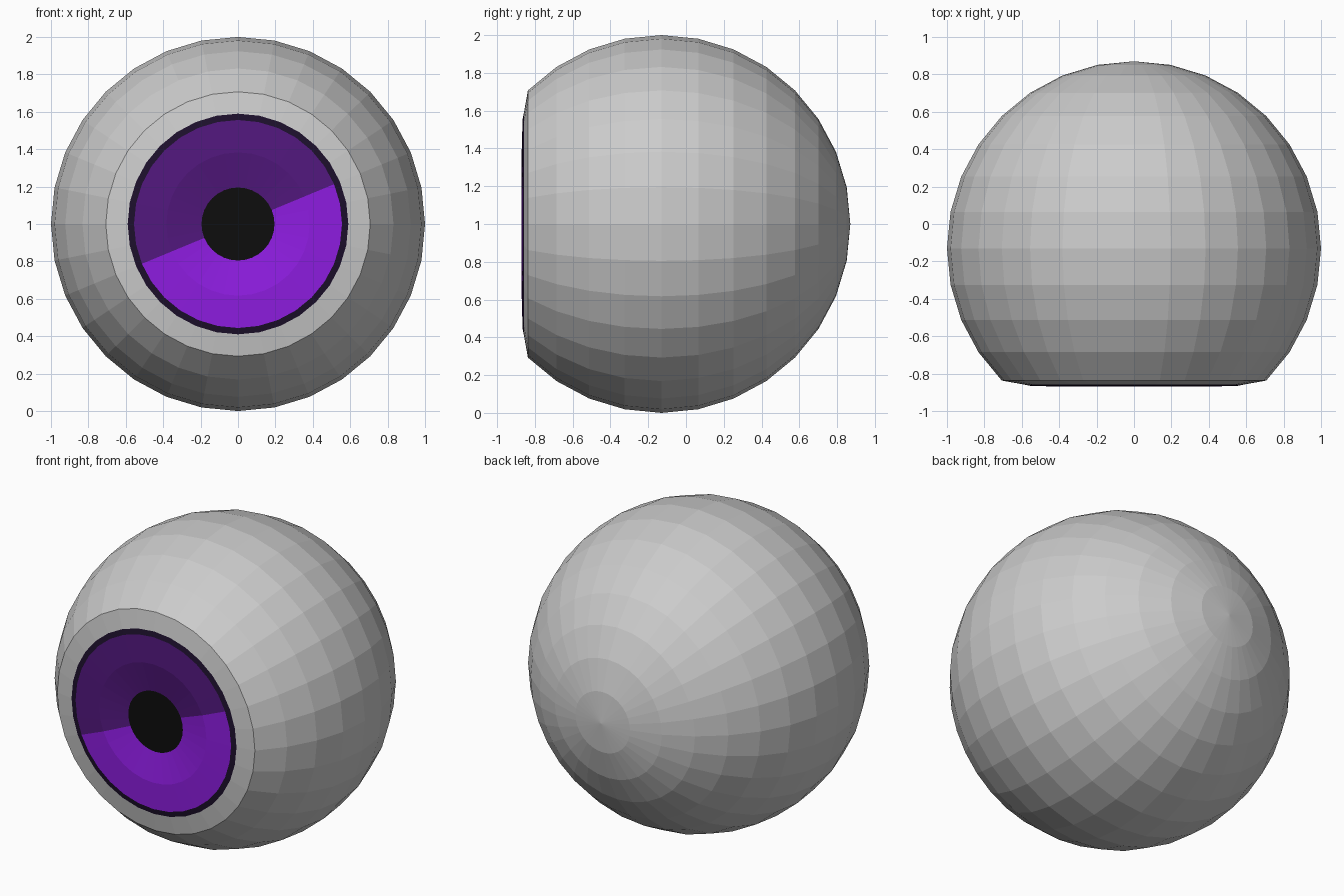
import bpy, bmesh
from math import sin, cos, pi

if "Cube" in bpy.data.objects:
    bpy.data.objects.remove(bpy.data.objects["Cube"])

SEG = 32          # sides around the y axis
CY, CZ = -0.13, 1.0   # centre of the ball


def material(name, rgb):
    m = bpy.data.materials.new(name)
    m.diffuse_color = (*rgb, 1)
    m.use_nodes = True
    m.node_tree.nodes["Principled BSDF"].inputs["Base Color"].default_value = m.diffuse_color
    return m


def lathe(name, profile, mats=(), pick=None):
    """Spin (radius, y) points, listed back to front, around the y axis."""
    bm = bmesh.new()
    rings = []
    for r, y in profile:
        n = SEG if r > 0 else 1
        rings.append([bm.verts.new((r * cos(2 * pi * i / SEG), y, CZ + r * sin(2 * pi * i / SEG)))
                      for i in range(n)])
    for a, b in zip(rings, rings[1:]):
        for i in range(SEG):
            j = (i + 1) % SEG
            corners = [a[i % len(a)], a[j % len(a)], b[j % len(b)], b[i % len(b)]]
            f = bm.faces.new(list(dict.fromkeys(corners)))
            f.material_index = pick(i) if pick else 0
    # every face should look away from the middle of the ball
    for f in bm.faces:
        f.normal_update()
        c = f.calc_center_median()
        if f.normal.x * c.x + f.normal.y * (c.y - CY) + f.normal.z * (c.z - CZ) < 0:
            f.normal_flip()
    me = bpy.data.meshes.new(name)
    bm.to_mesh(me)
    bm.free()
    for m in mats:
        me.materials.append(m)
    ob = bpy.data.objects.new(name, me)
    bpy.context.collection.objects.link(ob)
    return ob


# ball: back pole to the cut front ring, then the shallow front bevel
ball = [(sin(pi * k / 16), CY + cos(pi * k / 16)) for k in range(1, 13)]
lathe("eyeball", [(0, CY + 1)] + ball + [(0.59, -0.858)])

# dark rim around the iris
lathe("iris_rim", [(0.59, -0.858), (0.556, -0.865)],
      [material("rim_dark", (0.012, 0.005, 0.025))])

# two-tone iris: nearly flat outer band, dished inner band
lathe("iris", [(0.556, -0.865), (0.383, -0.87), (0.195, -0.842)],
      [material("iris_bright", (0.27, 0.012, 0.75)), material("iris_shadow", (0.085, 0.009, 0.21))],
      lambda i: 1 if 2 <= i < 18 else 0)

# flat pupil
lathe("pupil", [(0.195, -0.842), (0, -0.842)],
      [material("pupil_black", (0.004, 0.004, 0.004))])
